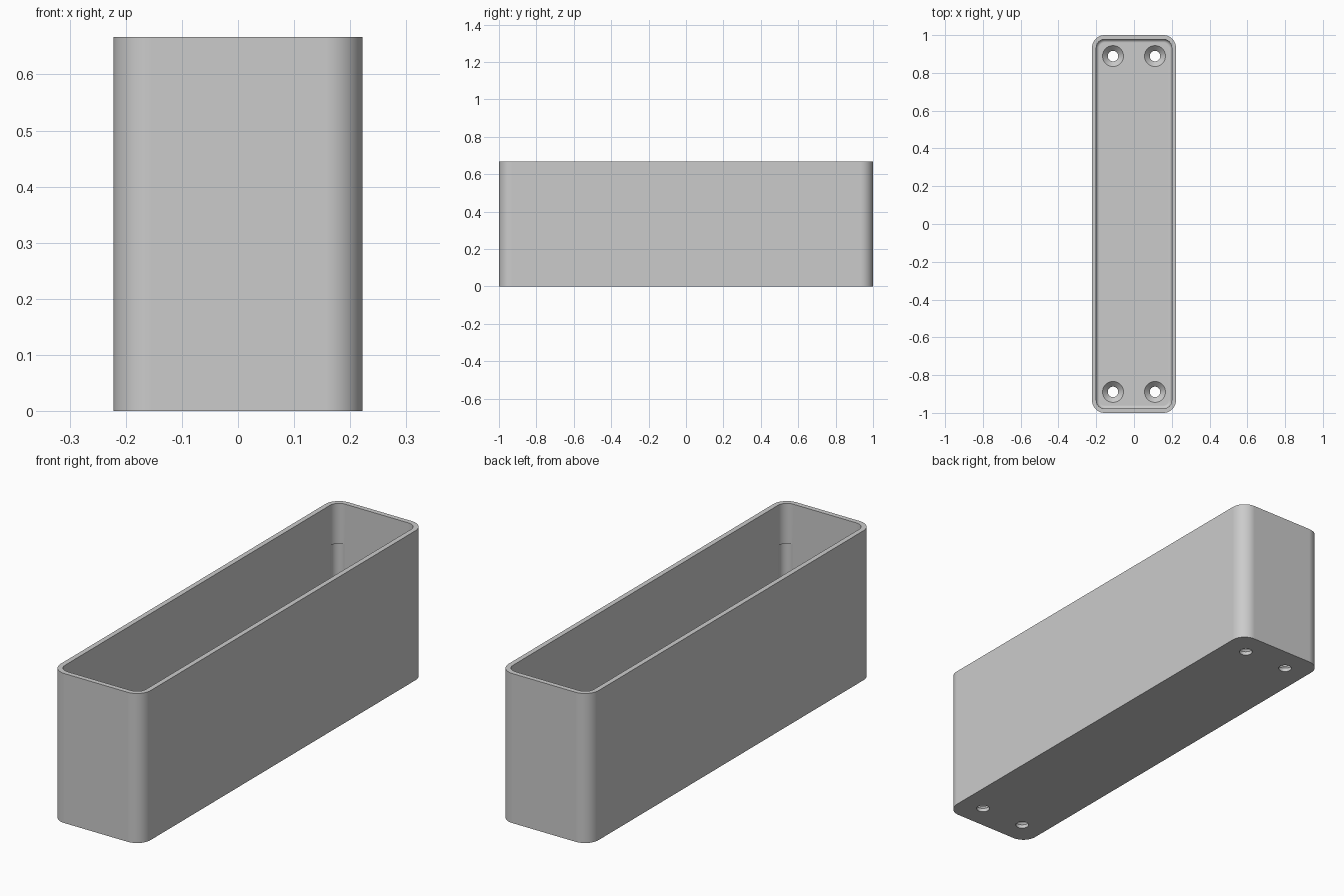
import bpy, bmesh, math

if "Cube" in bpy.data.objects:
    bpy.data.objects.remove(bpy.data.objects["Cube"], do_unlink=True)

UNIT = 2 / 90                       # design step
HALF_X, HALF_Y, HEIGHT = 10 * UNIT, 45 * UNIT, 30 * UNIT
CORNER, WALL, FLOOR, FILLET = 3 * UNIT, UNIT, 2 * UNIT, 0.8 * UNIT
HOLE_X, HOLE_Y = 5 * UNIT, 40 * UNIT
HOLE_R, HEAD_R = 1.25 * UNIT, 2.5 * UNIT
STEPS = 12

grey = bpy.data.materials.new("plain grey")
grey.use_nodes = True
colour = (0.6, 0.6, 0.6, 1)
grey.diffuse_color = colour
grey.node_tree.nodes["Principled BSDF"].inputs["Base Color"].default_value = colour


def ring(bm, inset, z):
    """Rounded rectangle, inset from the outer wall."""
    r = CORNER - inset
    verts = []
    for k, (sx, sy) in enumerate([(1, 1), (-1, 1), (-1, -1), (1, -1)]):
        for i in range(STEPS + 1):
            a = math.pi / 2 * (k + i / STEPS)
            verts.append(bm.verts.new((sx * (HALF_X - CORNER) + r * math.cos(a),
                                       sy * (HALF_Y - CORNER) + r * math.sin(a), z)))
    return verts


def make_object(name, bm):
    bmesh.ops.recalc_face_normals(bm, faces=bm.faces)
    mesh = bpy.data.meshes.new(name)
    bm.to_mesh(mesh)
    bm.free()
    mesh.materials.append(grey)
    ob = bpy.data.objects.new(name, mesh)
    bpy.context.collection.objects.link(ob)
    return ob


def lathe(name, x, y, profile, sides=40):
    """Closed solid turned about a vertical axis from (radius, z) points."""
    bm = bmesh.new()
    rings = [[bm.verts.new((x + r * math.cos(2 * math.pi * i / sides),
                            y + r * math.sin(2 * math.pi * i / sides), z))
              for i in range(sides)] for r, z in profile]
    bridge(bm, rings)
    return make_object(name, bm)


def bridge(bm, rings):
    for low, high in zip(rings, rings[1:]):
        n = len(low)
        for i in range(n):
            j = (i + 1) % n
            bm.faces.new((low[i], low[j], high[j], high[i]))
    bm.faces.new(rings[0])
    bm.faces.new(rings[-1])


# Open box: outer wall, rim, inner wall and rounded floor edge
bm = bmesh.new()
levels = [(0, 0), (0, HEIGHT), (WALL, HEIGHT)]
for i in range(9):
    a = math.pi / 2 * i / 8
    levels.append((WALL + FILLET * (1 - math.cos(a)),
                   FLOOR + FILLET * (1 - math.sin(a))))
bridge(bm, [ring(bm, inset, z) for inset, z in levels])
box = make_object("open_box", bm)

# Countersunk screw holes and shallow corner grooves
cutters = []
for sx in (-1, 1):
    for sy in (-1, 1):
        cone_start = FLOOR - (HEAD_R - HOLE_R)
        cutters.append(lathe("screw_hole_cutter", sx * HOLE_X, sy * HOLE_Y,
                             [(HOLE_R, -0.05), (HOLE_R, cone_start),
                              (HEAD_R, FLOOR), (HEAD_R, FLOOR + 0.02)]))
        cutters.append(lathe("corner_groove_cutter", sx * 0.17, sy * 0.948,
                             [(0.033, FLOOR + FILLET), (0.033, 0.487)]))

bpy.context.view_layer.objects.active = box
for cutter in cutters:
    cutter.hide_render = True
    cut = box.modifiers.new("cut", 'BOOLEAN')
    cut.operation = 'DIFFERENCE'
    cut.solver = 'EXACT'
    cut.object = cutter
    bpy.ops.object.modifier_apply(modifier=cut.name)
for cutter in cutters:
    bpy.data.objects.remove(cutter, do_unlink=True)

# Smooth corners, crisp rims, flat broad faces
bpy.ops.object.select_all(action='DESELECT')
box.select_set(True)
bpy.ops.object.shade_smooth_by_angle(angle=math.radians(30))
weighted = box.modifiers.new("weighted normals", 'WEIGHTED_NORMAL')
weighted.keep_sharp = True
